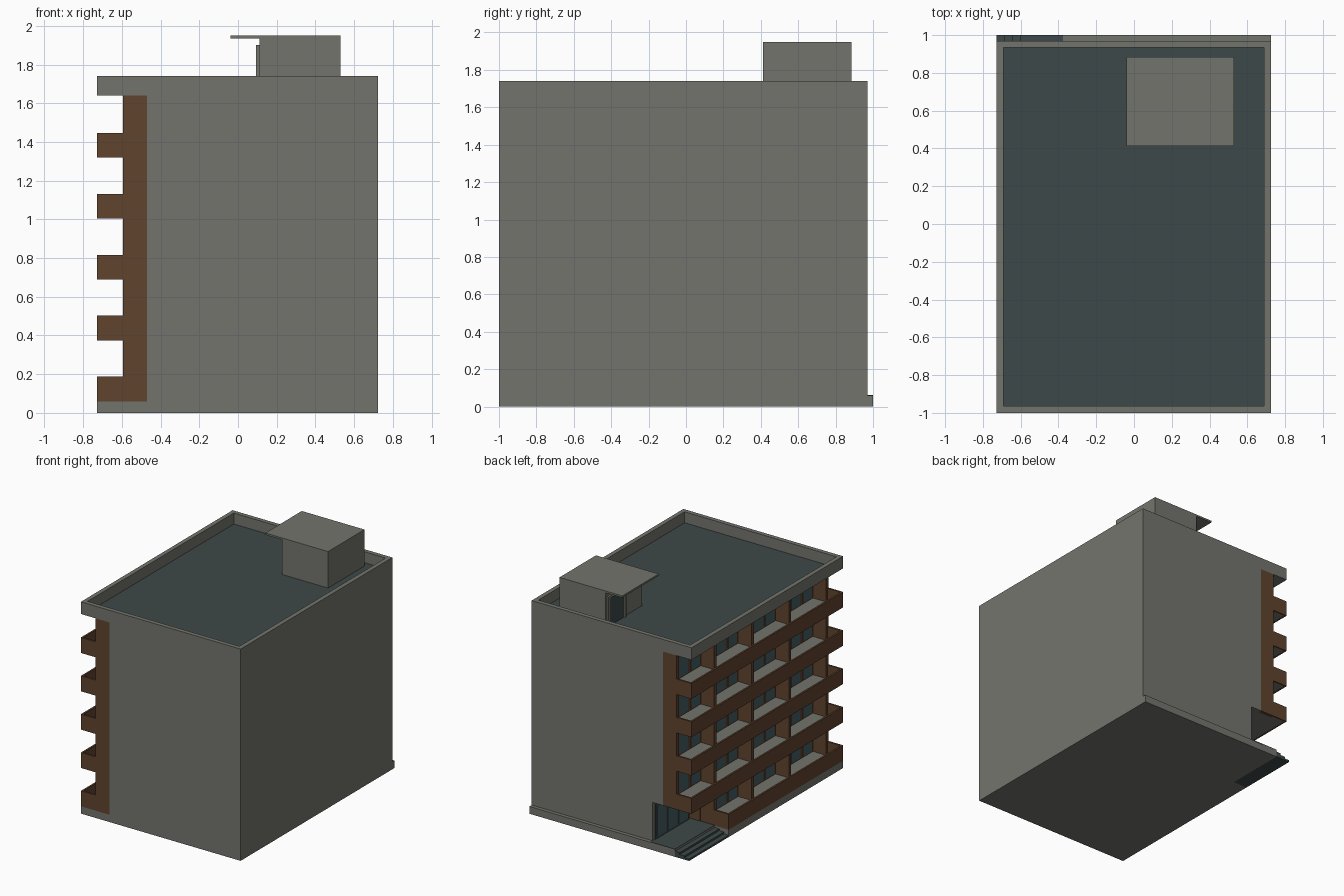
import bpy, bmesh

if "Cube" in bpy.data.objects:
    bpy.data.objects.remove(bpy.data.objects["Cube"])

def mat(name, c):
    m = bpy.data.materials.new(name)
    m.diffuse_color = (*c, 1)
    m.use_nodes = True
    m.node_tree.nodes["Principled BSDF"].inputs["Base Color"].default_value = m.diffuse_color
    return m

CONCRETE = mat("grey_concrete", (0.175, 0.175, 0.155))
BROWN = mat("brown_cladding", (0.117, 0.056, 0.027))
ROOF = mat("dark_slate", (0.047, 0.065, 0.065))
GLASS = mat("teal_glass", (0.06, 0.11, 0.125))

def boxes(name, material, *spans):
    """One object made of boxes, each (x0, x1, y0, y1, z0, z1)."""
    bm = bmesh.new()
    for x0, x1, y0, y1, z0, z1 in spans:
        vs = bmesh.ops.create_cube(bm, size=1)["verts"]
        for v in vs:
            v.co = ((x0 + x1) / 2 + v.co.x * (x1 - x0),
                    (y0 + y1) / 2 + v.co.y * (y1 - y0),
                    (z0 + z1) / 2 + v.co.z * (z1 - z0))
    me = bpy.data.meshes.new(name)
    bm.to_mesh(me)
    bm.free()
    me.materials.append(material)
    ob = bpy.data.objects.new(name, me)
    bpy.context.collection.objects.link(ob)
    return ob

# main levels: left/right, front/back, facade planes
L, R, F, B = -0.728, 0.724, -1.0, 0.97
RAIL, WALL, ENTRY = -0.595, -0.47, -0.375
BASE, EAVE, TOP = 0.06, 1.64, 1.74
STOREY, FLOORS, BAYS = 0.315, 5, 4
FIN = 0.03
PITCH = (B - F - FIN) / BAYS
fin_y = [B - FIN - i * PITCH for i in range(BAYS + 1)]   # front side of each fin
PORCH = fin_y[1] + FIN                                   # porch starts here
PORCH_TOP = BASE + STOREY

# base, cut back where the entrance steps are
boxes("base", CONCRETE, (-0.6, R, F, 1.0, 0, BASE), (L, -0.6, F, PORCH, 0, BASE))
boxes("entrance_steps", ROOF, *[(L + 0.043 * i, -0.6, PORCH, 1.0, 0, 0.015 + 0.015 * i)
                                for i in range(3)])
boxes("porch_floor", ROOF, (-0.6, ENTRY, PORCH, 1.0, BASE - 0.01, BASE + 0.003))

# body, leaving the porch corner open
boxes("body", CONCRETE,
      (ENTRY, R, F, B, BASE, EAVE),
      (WALL, ENTRY, F, PORCH, BASE, EAVE),
      (WALL, ENTRY, PORCH, B, PORCH_TOP, EAVE))

# parapet ring and roof deck
T = 0.036
boxes("parapet", CONCRETE,
      (L, L + T, F, B, EAVE, TOP), (R - T, R, F, B, EAVE, TOP),
      (L + T, R - T, F, F + T, EAVE, TOP), (L + T, R - T, B - T, B, EAVE, TOP),
      (L + T, R - T, F + T, B - T, EAVE, EAVE + 0.005))
boxes("roof_deck", ROOF, (L + T, R - T, F + T, B - T, EAVE + 0.005, EAVE + 0.01))

# brown fins between the bays
boxes("fins", BROWN, *[(RAIL, WALL, y, y + FIN, PORCH_TOP if i == 0 else BASE, EAVE)
                       for i, y in enumerate(fin_y)])

# balconies, window walls and panes per storey
rails, slabs, walls, panes = [], [], [], []
for f in range(FLOORS):
    z = BASE + f * STOREY
    back = B if f else PORCH
    rt, h = 0.015, 0.127
    rails += [(L, L + rt, F, back, z, z + h),
              (L + rt, RAIL, F, F + rt, z, z + h),
              (L + rt, RAIL, back - rt, back, z, z + h)]
    slabs.append((L + rt, WALL, F + rt, back - rt, z + 0.001, z + 0.02))
    for i in range(0 if f else 1, BAYS):
        y0, y1 = fin_y[i + 1] + FIN, fin_y[i]
        walls.append((WALL - 0.004, WALL, y0, y1, z + 0.02, z + STOREY))
        w, gap = (y1 - y0) / 3, 0.018
        for k in range(3):
            panes.append((WALL - 0.008, WALL - 0.003, y0 + k * w + gap,
                          y0 + (k + 1) * w - gap, z + 0.03, z + STOREY - 0.02))
boxes("balcony_rails", BROWN, *rails)
boxes("balcony_slabs", CONCRETE, *slabs)
boxes("window_walls", BROWN, *walls)
boxes("window_panes", GLASS, *panes)
boxes("porch_side", BROWN, (WALL, ENTRY, PORCH, PORCH + 0.003, BASE, PORCH_TOP))

# entrance doors on the porch wall
x = ENTRY
boxes("entrance_frame", ROOF, (x - 0.008, x, 0.51, 0.94, BASE, 0.35))
boxes("entrance_glass", GLASS, *[(x - 0.013, x - 0.005, y, y + 0.12, BASE + 0.02, 0.33)
                                 for y in (0.525, 0.665, 0.805)])

# stair house on the roof, with canopy and door
DECK = EAVE + 0.005
boxes("stair_house", CONCRETE, (0.11, 0.53, 0.412, 0.885, DECK, 1.937))
boxes("stair_canopy", CONCRETE, (-0.04, 0.53, 0.412, 0.885, 1.935, 1.95))
boxes("stair_door_frame", CONCRETE,
      (0.094, 0.11, 0.84, 0.87, DECK, 1.9), (0.094, 0.11, 0.64, 0.66, DECK, 1.9),
      (0.094, 0.11, 0.66, 0.84, 1.88, 1.9))
boxes("stair_door", ROOF, (0.104, 0.111, 0.66, 0.84, DECK, 1.88))
